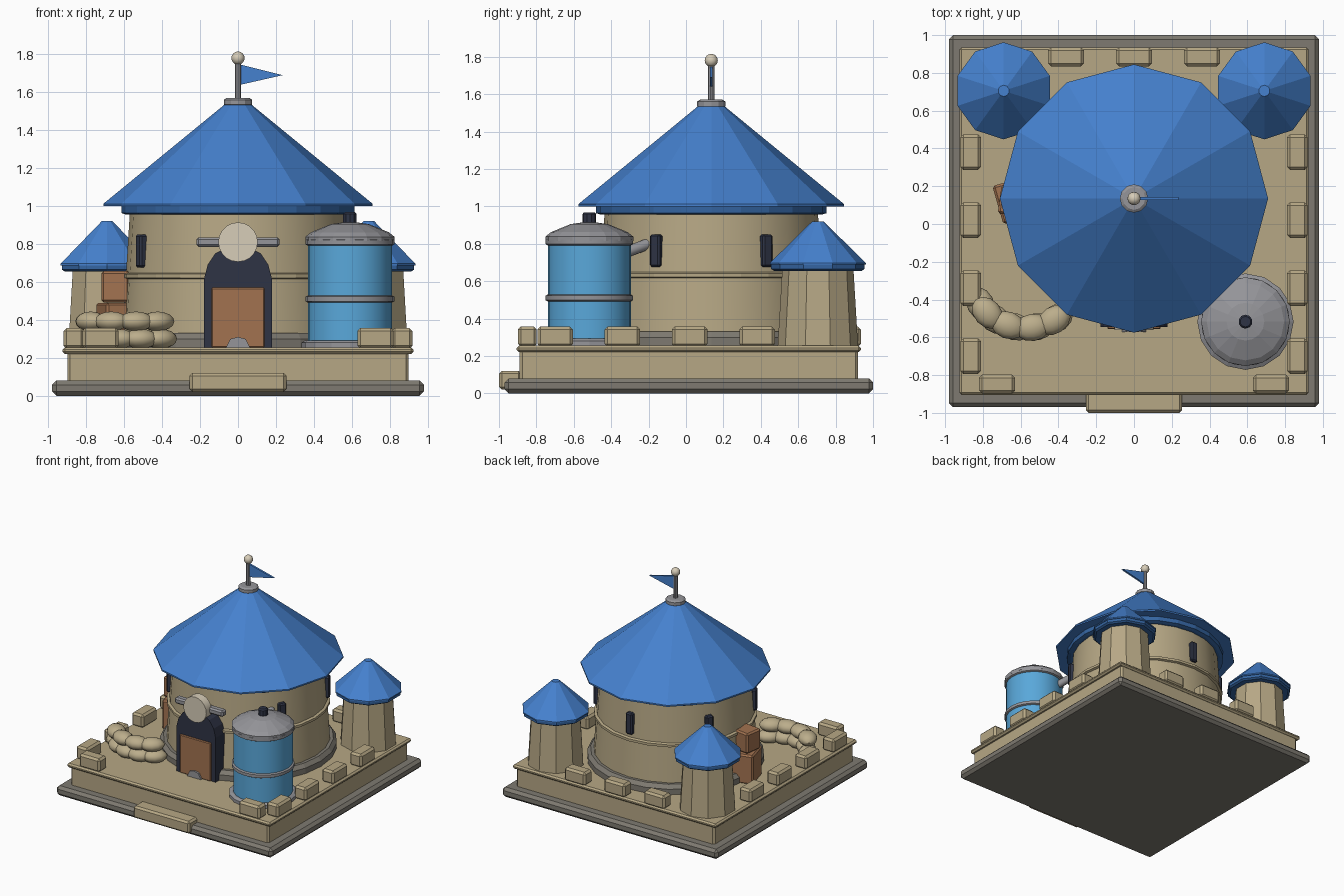
import bpy, bmesh, math
from mathutils import Matrix, Vector

cube = bpy.data.objects.get("Cube")
if cube:
    bpy.data.objects.remove(cube, do_unlink=True)


def material(name, *rgb):
    m = bpy.data.materials.new(name)
    m.use_nodes = True
    m.diffuse_color = (*rgb, 1)
    m.node_tree.nodes["Principled BSDF"].inputs["Base Color"].default_value = (*rgb, 1)
    return m


sand = material("sandstone", .47, .39, .235)
stone = material("dark_stone", .21, .195, .165)
bag_tan = material("sandbag_tan", .50, .42, .26)
blue = material("roof_blue", .06, .22, .62)
trim = material("eave_blue", .035, .13, .36)
water = material("tank_blue", .10, .39, .70)
metal = material("grey_metal", .30, .30, .32)
navy = material("dark_navy", .028, .034, .06)
wood = material("brown_wood", .36, .17, .08)
cream = material("pale_cream", .68, .61, .48)


def finish(bm, name, mat, smooth=False):
    bmesh.ops.recalc_face_normals(bm, faces=bm.faces)
    me = bpy.data.meshes.new(name)
    bm.to_mesh(me)
    bm.free()
    ob = bpy.data.objects.new(name, me)
    bpy.context.collection.objects.link(ob)
    me.materials.append(mat)
    if smooth:
        bpy.ops.object.select_all(action='DESELECT')
        ob.select_set(True)
        bpy.context.view_layer.objects.active = ob
        bpy.ops.object.shade_smooth_by_angle(angle=math.radians(35))
    return ob


def box(name, mat, center, size, bevel=0.0, turn=0.0):
    bm = bmesh.new()
    bmesh.ops.create_cube(bm, size=1)
    bmesh.ops.scale(bm, vec=size, verts=bm.verts)
    if bevel:
        bmesh.ops.bevel(bm, geom=bm.edges[:], offset=bevel, segments=1, affect='EDGES')
    bmesh.ops.transform(bm, matrix=Matrix.Translation(center) @ Matrix.Rotation(turn, 4, 'Z'),
                        verts=bm.verts)
    return finish(bm, name, mat)


def lathe(name, mat, at, profile, sides, smooth=False):
    """Revolve (radius, height) pairs about a vertical axis, capping both ends."""
    bm = bmesh.new()
    rings = []
    for r, z in profile:
        angles = [math.pi / 2 + math.tau * i / sides for i in range(sides)]
        rings.append([bm.verts.new((at[0] + r * math.cos(a), at[1] + r * math.sin(a), z))
                      for a in angles])
    for low, high in zip(rings, rings[1:]):
        for i in range(sides):
            j = (i + 1) % sides
            bm.faces.new((low[i], low[j], high[j], high[i]))
    bm.faces.new(rings[0])
    bm.faces.new(rings[-1])
    return finish(bm, name, mat, smooth)


def prism(name, mat, outline, y0, y1):
    """Extrude an (x, z) outline along y."""
    bm = bmesh.new()
    face = bm.faces.new([bm.verts.new((x, y0, z)) for x, z in outline])
    ext = bmesh.ops.extrude_face_region(bm, geom=[face])
    verts = [v for v in ext["geom"] if isinstance(v, bmesh.types.BMVert)]
    bmesh.ops.translate(bm, vec=(0, y1 - y0, 0), verts=verts)
    return finish(bm, name, mat)


def rod(name, mat, start, end, radius, sides=12):
    a, b = Vector(start), Vector(end)
    bm = bmesh.new()
    bmesh.ops.create_cone(bm, cap_ends=True, segments=sides, radius1=radius, radius2=radius,
                          depth=(b - a).length)
    turn = (b - a).to_track_quat('Z', 'Y').to_matrix().to_4x4()
    bmesh.ops.transform(bm, matrix=Matrix.Translation((a + b) / 2) @ turn, verts=bm.verts)
    return finish(bm, name, mat, True)


def ball(name, mat, center, size, turn=0.0):
    bm = bmesh.new()
    bmesh.ops.create_uvsphere(bm, u_segments=12, v_segments=8, radius=1)
    m = Matrix.Translation(center) @ Matrix.Rotation(turn, 4, 'Z') @ Matrix.Diagonal((*size, 1))
    bmesh.ops.transform(bm, matrix=m, verts=bm.verts)
    return finish(bm, name, mat, True)


# Stepped base
MID = .015
box("plinth", stone, (0, MID, .04), (1.96, 1.97, .08), .022)
box("platform", sand, (0, MID, .15), (1.80, 1.81, .18), .015)
box("platform_lip", sand, (0, MID, .238), (1.85, 1.84, .034), .012)
box("front_step", sand, (0, -.94, .07), (.51, .12, .10), .015)

# Battlement blocks
for s in (-1, 1):
    for i in range(4):
        box("side_merlon", sand, (s * .865, .38 - .36 * i, .303), (.108, .19, .11), .016)
    box("front_merlon", sand, (s * .725, -.848, .303), (.19, .10, .11), .016)
for i in (-1, 0, 1):
    box("back_merlon", sand, (i * .36, .885, .303), (.19, .10, .11), .016)

# Main tower
TOWER = (0, .135)
lathe("tower_wall", sand, TOWER, [(.615, .25), (.57, .97)], 24, True)
lathe("tower_foot", stone, TOWER, [(.66, .25), (.66, .30), (.635, .33)], 24)
lathe("tower_band", sand, TOWER, [(.59, .615), (.61, .622), (.61, .642), (.585, .65)], 24)
lathe("tower_collar", trim, TOWER, [(.59, .955), (.615, .963), (.615, 1.0)], 24)
lathe("tower_roof", blue, TOWER, [(.71, 1.0), (.71, 1.012), (.065, 1.54)], 12)
lathe("roof_cap", metal, TOWER, [(.06, 1.525), (.075, 1.535), (.075, 1.56), (.06, 1.57)], 12)
lathe("flag_pole", metal, TOWER, [(.017, 1.56), (.017, 1.77)], 10, True)
ball("pole_ball", cream, (*TOWER, 1.78), (.035, .035, .035))
prism("flag", blue, [(.015, 1.64), (.235, 1.69), (.015, 1.745)], .127, .143)

# Slit windows around the tower
for deg in (30, 90, 150, 210, 330):
    a = math.radians(deg)
    box("slit_window", navy, (.588 * math.cos(a), .135 + .588 * math.sin(a), .763),
        (.045, .06, .175), .01, a)

# Doorway
half = [(.178, .25), (.178, .62), (.16, .69), (.12, .75), (.06, .78)]
prism("door_frame", navy, half + [(-x, z) for x, z in reversed(half)], -.545, -.38)
box("door", wood, (0, -.545, .412), (.28, .024, .315), .006)
prism("door_foot", metal, [(-.065, .25), (.065, .25), (.04, .30), (0, .31), (-.04, .30)],
      -.572, -.55)
box("sign_bar", metal, (0, -.485, .81), (.44, .06, .05), .012)
rod("round_sign", cream, (0, -.56, .81), (0, -.49, .81), .104, 20)

# Corner turrets
for s in (-1, 1):
    at = (s * .69, .705)
    lathe("turret_wall", sand, at, [(.215, .25), (.19, .67)], 10)
    lathe("turret_eave", trim, at, [(.235, .655), (.25, .665), (.25, .69)], 10)
    lathe("turret_roof", blue, at, [(.257, .688), (.257, .697), (.03, .92)], 10)

# Water tank
TANK = (.59, -.517)
lathe("tank_foot", metal, TANK, [(.255, .25), (.255, .28), (.235, .292)], 16)
lathe("tank_body", water, TANK, [(.222, .28), (.222, .83)], 24, True)
for z in (.51, .81):
    lathe("tank_band", metal, TANK,
          [(.22, z - .02), (.234, z - .012), (.234, z + .012), (.22, z + .02)], 24, True)
lathe("tank_lid", metal, TANK,
      [(.235, .815), (.235, .838), (.205, .862), (.10, .905), (.03, .915)], 16)
lathe("tank_knob", navy, TANK, [(.037, .90), (.037, .958), (.028, .968)], 10)
rod("tank_pipe", metal, (.52, -.37, .735), (.44, -.20, .80), .03)

# Stacked crates
box("lower_crate", wood, (-.615, .13, .37), (.22, .21, .24), .012, math.radians(16))
box("upper_crate", wood, (-.637, .12, .575), (.15, .15, .165), .012, math.radians(-8))

# Curved sandbag wall, two rows
for z, angles in ((.30, (208, 233, 258, 283, 308)), (.392, (222, 250, 278, 304))):
    for deg in angles:
        a = math.radians(deg)
        ball("sandbag", bag_tan,
             (-.575 + .27 * math.cos(a), -.31 + .24 * math.sin(a), z),
             (.095, .072, .052), a + math.pi / 2)
